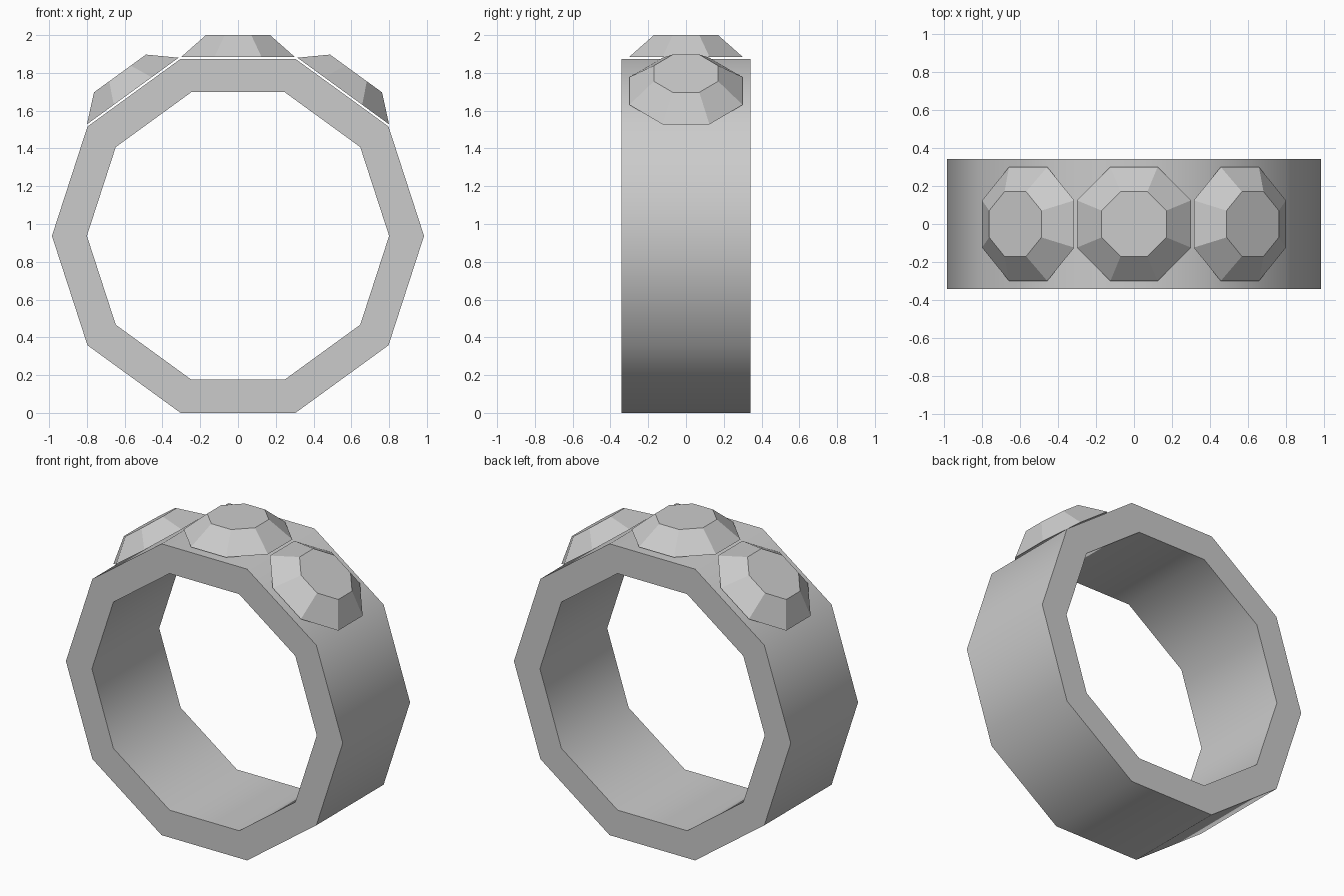
import bpy, bmesh, math
from mathutils import Matrix

if "Cube" in bpy.data.objects:
    bpy.data.objects.remove(bpy.data.objects["Cube"])

CENTRE_Z = 0.937


def make_object(name, bm):
    bmesh.ops.recalc_face_normals(bm, faces=bm.faces)
    mesh = bpy.data.meshes.new(name)
    bm.to_mesh(mesh)
    bm.free()
    obj = bpy.data.objects.new(name, mesh)
    bpy.context.collection.objects.link(obj)
    return obj


# Ten-sided band, smooth around its walls and sharp at the rims
def make_band(outer=0.985, inner=0.80, half_width=0.342, sides=10):
    bm = bmesh.new()
    profile = [(outer, -half_width), (outer, half_width),
               (inner, half_width), (inner, -half_width)]
    rings = []
    for i in range(sides):
        a = 2 * math.pi * i / sides
        rings.append([bm.verts.new((r * math.cos(a), y, CENTRE_Z + r * math.sin(a)))
                      for r, y in profile])
    for i in range(sides):
        p, q = rings[i], rings[(i + 1) % sides]
        for j in range(4):
            k = (j + 1) % 4
            bm.faces.new((p[j], p[k], q[k], q[j])).smooth = j % 2 == 0
    bm.normal_update()
    for e in bm.edges:
        e.smooth = e.calc_face_angle(0) < math.radians(40)
    return make_object("band", bm)


# Octagonal step-cut gem, flat-faceted, tilted around the band axis
def make_gem(name, tilt):
    apothem = math.cos(math.pi / 8)
    base, top = 0.948, 2.0 - CENTRE_Z
    bm = bmesh.new()
    bmesh.ops.create_cone(bm, cap_ends=True, segments=8,
                          radius1=0.30 / apothem, radius2=0.17 / apothem,
                          depth=top - base)
    # Turn flats onto the axes whatever the primitive's starting angle
    v = bm.verts[:][0].co
    turn = math.pi / 8 - math.atan2(v.y, v.x)
    m = (Matrix.Translation((0, 0, CENTRE_Z)) @ Matrix.Rotation(tilt, 4, 'Y')
         @ Matrix.Translation((0, 0, (base + top) / 2)) @ Matrix.Rotation(turn, 4, 'Z'))
    bmesh.ops.transform(bm, matrix=m, verts=bm.verts)
    return make_object(name, bm)


make_band()
for name, degrees in (("left_gem", -36), ("centre_gem", 0), ("right_gem", 36)):
    make_gem(name, math.radians(degrees))
